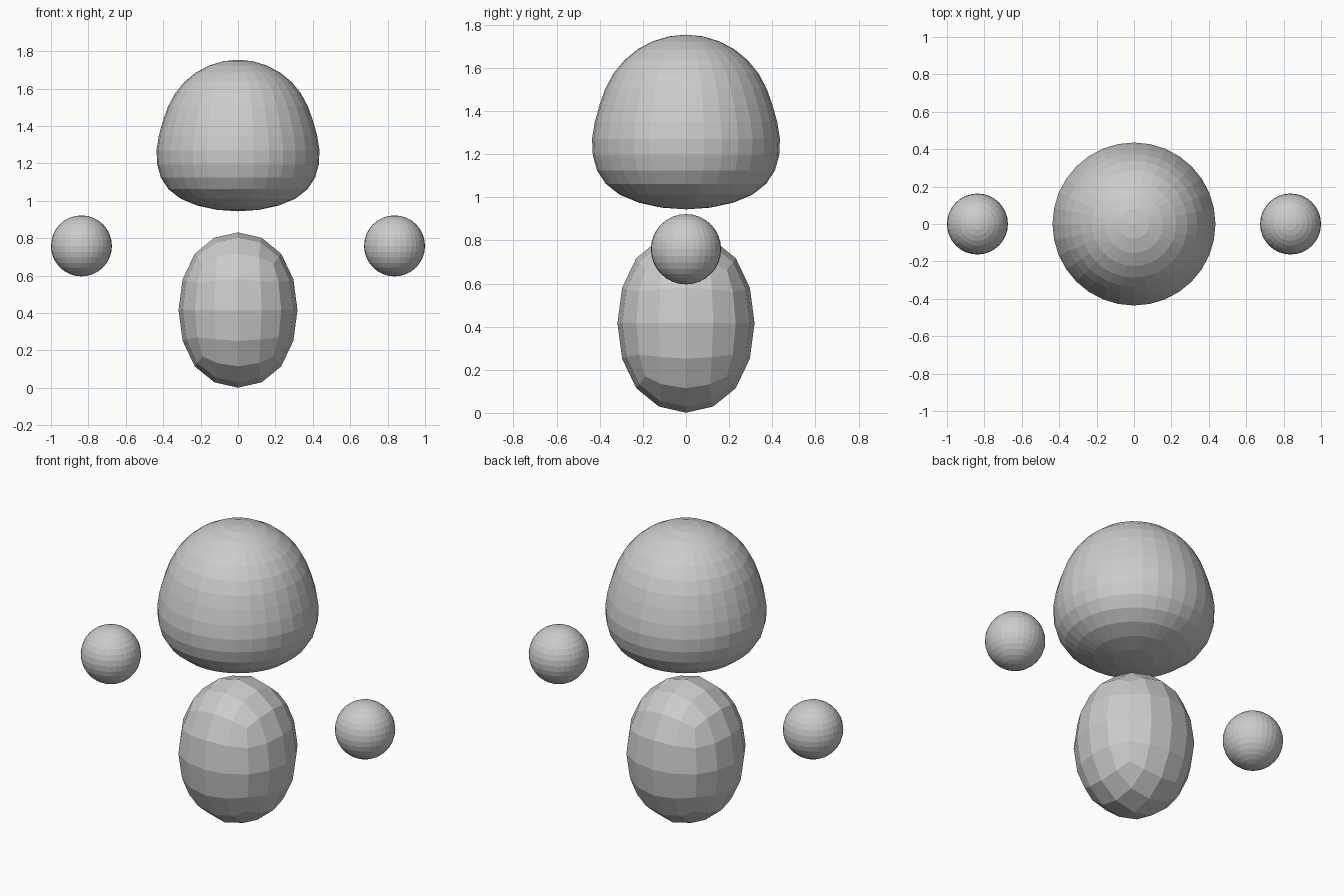
import bpy
from mathutils import Vector

if "Cube" in bpy.data.objects:
    bpy.data.objects.remove(bpy.data.objects["Cube"])


def ball(name, radius, location):
    bpy.ops.mesh.primitive_uv_sphere_add(segments=32, ring_count=16,
                                         radius=radius, location=location)
    obj = bpy.context.object
    obj.name = name
    return obj


# Head: sphere with its lower half swelled outwards, ring by ring
head = ball("head", 0.405, (0, 0, 1.349))
swell = [(-0.397, 1.43), (-0.374, 1.41), (-0.337, 1.37), (-0.286, 1.30),
         (-0.225, 1.225), (-0.155, 1.155), (-0.079, 1.097), (0.0, 1.045),
         (0.079, 1.01), (0.155, 1.0)]
for v in head.data.vertices:
    height, factor = min(swell, key=lambda s: abs(s[0] - v.co.z))
    if abs(height - v.co.z) < 0.008:
        v.co.x *= factor
        v.co.y *= factor

# Hands: floating balls on both sides
for side, name in ((1, "right_hand"), (-1, "left_hand")):
    ball(name, 0.163, (side * 0.837, 0, 0.759))

# Body: rounded cube stretched into a low-poly egg
bpy.ops.mesh.primitive_cube_add(size=2, location=(0, 0, 0.416))
body = bpy.context.object
body.name = "body"
mod = body.modifiers.new("round", 'SUBSURF')
mod.levels = mod.render_levels = 2
bpy.ops.object.modifier_apply(modifier=mod.name)
half = max(v.co.z for v in body.data.vertices)
size = Vector((0.318, 0.318, 0.415)) / half
for v in body.data.vertices:
    v.co *= size
